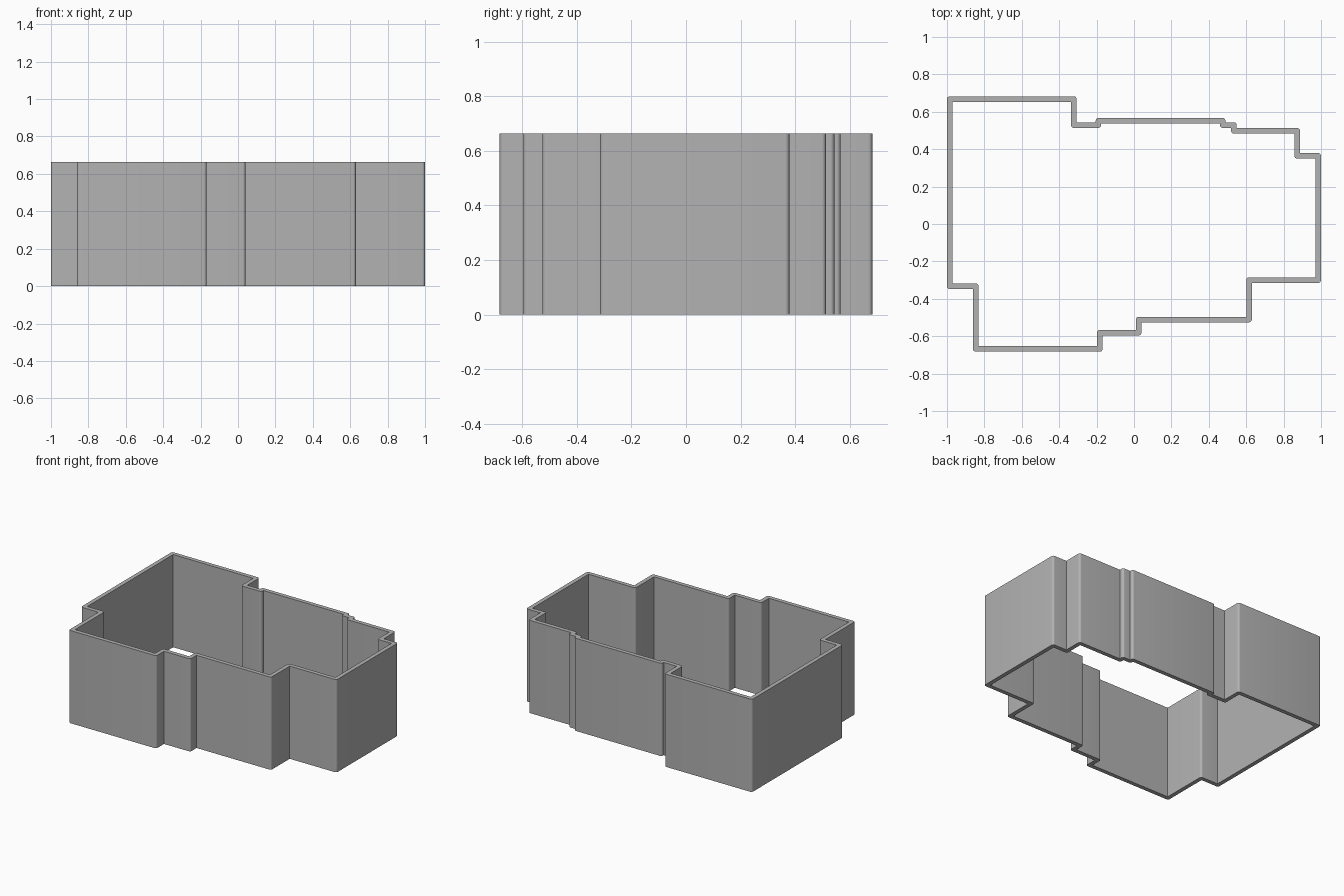
import bpy, bmesh, math
from mathutils import Vector

if "Cube" in bpy.data.objects:
    bpy.data.objects.remove(bpy.data.objects["Cube"])

HEIGHT = 0.663
HALF = 0.0148   # half the wall thickness
ARC = 6         # segments in each rounded corner

# Wall centreline, counter-clockwise from the left end of the front
path = [Vector(p) for p in [
    (-0.846, -0.668), (-0.183, -0.668), (-0.183, -0.581), (0.025, -0.581),
    (0.025, -0.511), (0.615, -0.511), (0.615, -0.30), (0.985, -0.30),
    (0.985, 0.364), (0.873, 0.364), (0.873, 0.498), (0.534, 0.498),
    (0.534, 0.529), (0.474, 0.529), (0.474, 0.552), (-0.19, 0.552),
    (-0.19, 0.529), (-0.322, 0.529), (-0.322, 0.668), (-0.985, 0.668),
    (-0.985, -0.333), (-0.846, -0.333)]]


def offset(side):
    """Offset the path: rounded where the side bulges, mitred where it folds in."""
    points = []
    for i, p in enumerate(path):
        a = (p - path[i - 1]).normalized()
        b = (path[(i + 1) % len(path)] - p).normalized()
        na, nb = Vector((a.y, -a.x)) * side, Vector((b.y, -b.x)) * side
        if (a.x * b.y - a.y * b.x) * side > 0:
            for k in range(ARC + 1):
                t = k / ARC * math.pi / 2
                points.append(p + (na * math.cos(t) + nb * math.sin(t)) * HALF)
        else:
            points += [p + (na + nb) * HALF] * (ARC + 1)
    return points


bm = bmesh.new()


def ring(points, z):
    verts, last = [], None
    for p in points:
        if p is not last:
            v = bm.verts.new((p.x, p.y, z))
        verts.append(v)
        last = p
    return verts


# Outer bottom, outer top, inner top and inner bottom edges of the wall
outer, inner = offset(1), offset(-1)
rings = [ring(outer, 0), ring(outer, HEIGHT), ring(inner, HEIGHT), ring(inner, 0)]
for r in range(4):
    low, high = rings[r], rings[(r + 1) % 4]
    for i in range(len(low)):
        j = (i + 1) % len(low)
        corners = list(dict.fromkeys([low[i], low[j], high[j], high[i]]))
        if len(corners) > 2:
            bm.faces.new(corners)
bmesh.ops.recalc_face_normals(bm, faces=bm.faces)

mesh = bpy.data.meshes.new("perimeter_wall")
bm.to_mesh(mesh)
bm.free()
wall = bpy.data.objects.new("perimeter_wall", mesh)
bpy.context.collection.objects.link(wall)

grey = bpy.data.materials.new("light grey")
grey.diffuse_color = (0.45, 0.45, 0.45, 1)
grey.use_nodes = True
grey.node_tree.nodes["Principled BSDF"].inputs["Base Color"].default_value = grey.diffuse_color
mesh.materials.append(grey)

bpy.context.view_layer.objects.active = wall
wall.select_set(True)
bpy.ops.object.shade_smooth_by_angle(angle=math.radians(30))
